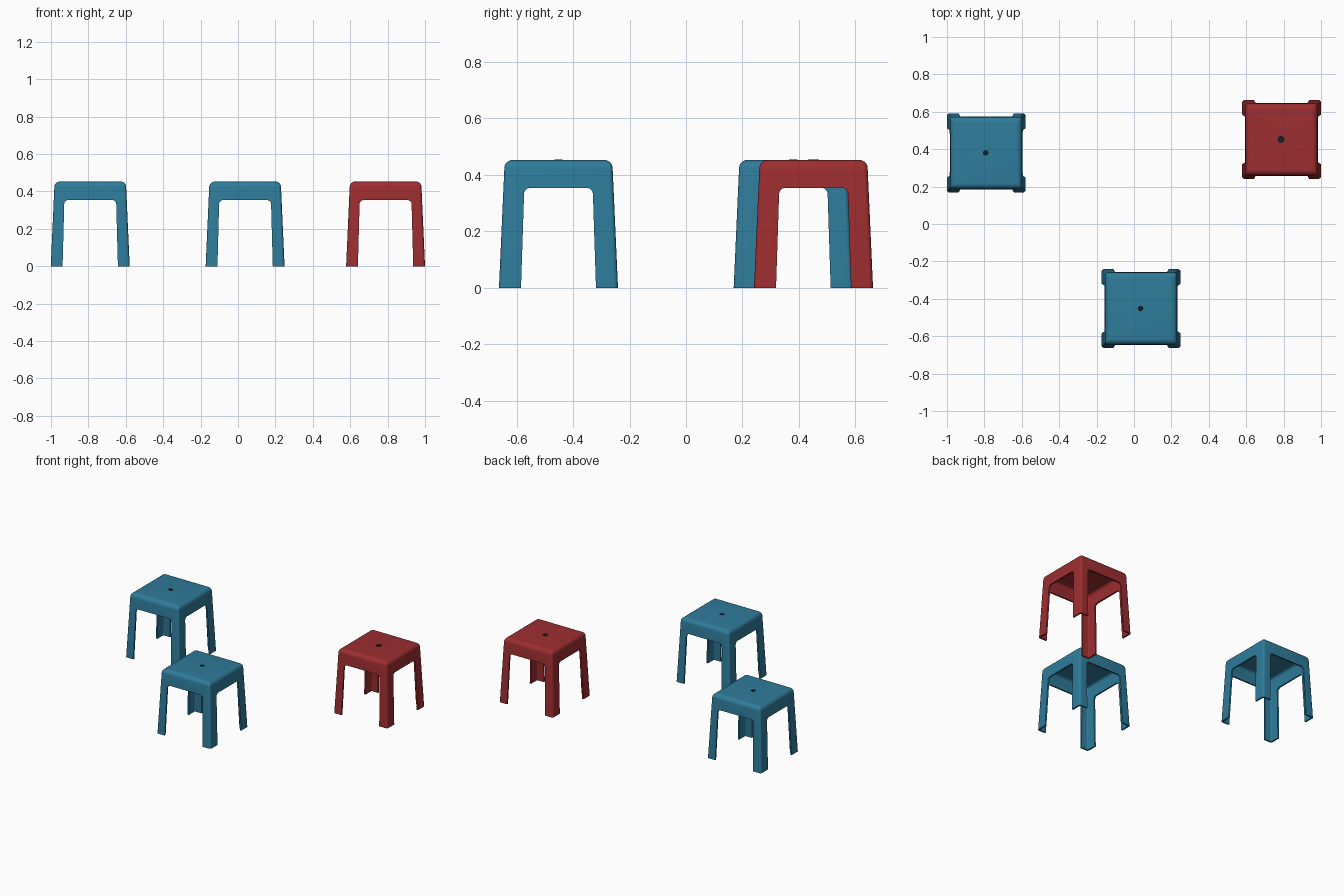
import bpy, bmesh, math
from mathutils import Vector

if "Cube" in bpy.data.objects:
    bpy.data.objects.remove(bpy.data.objects["Cube"])

H = 0.453          # stool height
WALL = 0.011       # moulded wall thickness


def material(name, rgb):
    m = bpy.data.materials.new(name)
    m.diffuse_color = (*rgb, 1)
    m.use_nodes = True
    m.node_tree.nodes["Principled BSDF"].inputs["Base Color"].default_value = m.diffuse_color
    return m


BLUE = material("stool blue", (0.028, 0.20, 0.325))
RED = material("stool red", (0.335, 0.027, 0.030))
DARK = material("dark centre mark", (0.012, 0.012, 0.014))


def new_object(name, bm):
    bmesh.ops.recalc_face_normals(bm, faces=bm.faces)
    me = bpy.data.meshes.new(name)
    bm.to_mesh(me)
    bm.free()
    ob = bpy.data.objects.new(name, me)
    bpy.context.collection.objects.link(ob)
    return ob


def rounded_square(bm, half, r, z, n=5):
    ring = []
    for k, (sx, sy) in enumerate([(1, 1), (-1, 1), (-1, -1), (1, -1)]):
        for i in range(n + 1):
            a = math.pi / 2 * (k + i / n)
            ring.append(bm.verts.new((sx * (half - r) + r * math.cos(a),
                                      sy * (half - r) + r * math.sin(a), z)))
    return ring


def skin(bm, a, b):
    for i in range(len(a)):
        j = (i + 1) % len(a)
        bm.faces.new((a[i], a[j], b[j], b[i]))


def half_at(z):
    return 0.211 - 0.045 * z


def shell(inset, top, edge, corner):
    """Ring sizes for a tapered box with a rounded top edge."""
    rings = [(half_at(0) - inset, corner, 0)]
    for i in range(7):
        a = math.pi / 2 * i / 6
        z = top - edge + edge * math.sin(a)
        h = half_at(z) - inset - edge * (1 - math.cos(a))
        rings.append((h, max(corner - edge * (1 - math.cos(a)) * 0.3, 0.003), z))
    return rings


def arch_cutter(name, low, high, top, axis):
    """Tapered round-cornered opening running right through the stool."""
    r = 0.022
    pts = [(low + (low - high) * 0.1 / top, -0.1)]
    for i in range(7):
        a = math.pi / 2 * i / 6
        pts.append((high - r + r * math.cos(a), top - r + r * math.sin(a)))
    pts = pts + [(-x, z) for x, z in reversed(pts)]
    bm = bmesh.new()
    place = (lambda u, d, z: (u, d, z)) if axis == 'Y' else (lambda u, d, z: (d, u, z))
    a = [bm.verts.new(place(u, -0.4, z)) for u, z in pts]
    b = [bm.verts.new(place(u, 0.4, z)) for u, z in pts]
    skin(bm, a, b)
    bm.faces.new(a)
    bm.faces.new(b)
    ob = new_object(name, bm)
    ob.hide_render = True
    return ob


# hollow moulded body: outer skin, inner skin, bottom rim
bm = bmesh.new()
outer = [rounded_square(bm, *r) for r in shell(0, H, 0.028, 0.015)]
inner = [rounded_square(bm, *r) for r in shell(WALL, H - WALL, 0.018, 0.006)]
for rings in (outer, inner):
    for a, b in zip(rings, rings[1:]):
        skin(bm, a, b)
    bm.faces.new(rings[-1])
skin(bm, outer[0], inner[0])
body = new_object("stool_body", bm)

# leg openings, front-back and left-right
cutters = [arch_cutter("front_opening", 0.148, 0.139, 0.354, 'Y'),
           arch_cutter("side_opening", 0.133, 0.122, 0.354, 'X')]
bpy.context.view_layer.objects.active = body
for c in cutters:
    mod = body.modifiers.new("opening", 'BOOLEAN')
    mod.operation = 'DIFFERENCE'
    mod.solver = 'EXACT'
    mod.object = c
    bpy.ops.object.modifier_apply(modifier=mod.name)
for c in cutters:
    bpy.data.objects.remove(c)
bpy.ops.object.select_all(action='DESELECT')
body.select_set(True)
bpy.ops.object.shade_smooth_by_angle(angle=math.radians(35))


def centre_mark(name, x, y, radius):
    bm = bmesh.new()
    bmesh.ops.create_cone(bm, cap_ends=True, segments=12, radius1=radius,
                          radius2=radius, depth=0.002)
    ob = new_object(name, bm)
    ob.location = (x, y, H + 0.0005)
    ob.data.materials.append(DARK)


# three stools
stools = [("back_left_stool", -0.79, 0.38, BLUE, 0.015),
          ("front_stool", 0.038, -0.452, BLUE, 0.015),
          ("back_right_stool", 0.789, 0.452, RED, 0.019)]
for name, x, y, mat, r in stools:
    ob = body.copy()
    ob.data = body.data.copy()
    ob.name = name
    ob.data.materials.clear()
    ob.data.materials.append(mat)
    ob.location = (x, y, 0)
    bpy.context.collection.objects.link(ob)
    centre_mark(name + "_centre_mark", x - 0.003, y, r)
bpy.data.objects.remove(body)
